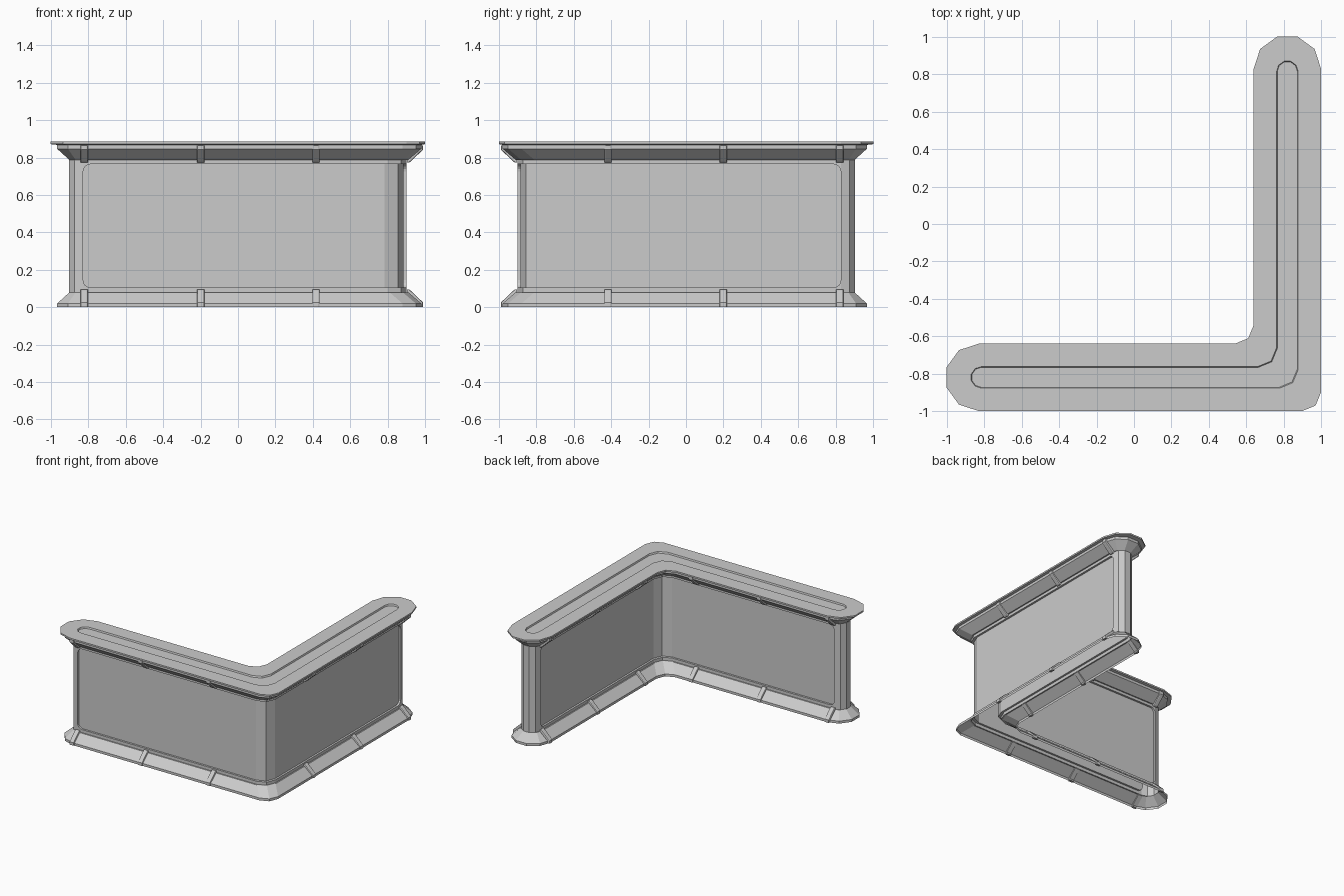
import bpy, bmesh, math
from mathutils import Vector, Matrix

if "Cube" in bpy.data.objects:
    bpy.data.objects.remove(bpy.data.objects["Cube"])

AXIS = 0.82       # distance of both arm centre lines from the middle
FILLET = 0.1      # corner radius, shared by every outline

grey = bpy.data.materials.new("grey")
grey.use_nodes = True
grey.diffuse_color = (0.6, 0.6, 0.6, 1)
bsdf = next(n for n in grey.node_tree.nodes if n.type == "BSDF_PRINCIPLED")
bsdf.inputs["Base Color"].default_value = (0.6, 0.6, 0.6, 1)


def finish(bm, name, recalc=True):
    if recalc:
        bmesh.ops.recalc_face_normals(bm, faces=bm.faces[:])
    mesh = bpy.data.meshes.new(name)
    bm.to_mesh(mesh)
    bm.free()
    mesh.materials.append(grey)
    obj = bpy.data.objects.new(name, mesh)
    bpy.context.collection.objects.link(obj)
    return obj


def side(half, sign, end, steps=(0,)):
    """Long side of the L, from one arm end round the corner to the other."""
    start = [(end + d, -AXIS - sign * half) for d in steps]
    k = AXIS + sign * half - FILLET
    bend = [(k + FILLET * math.cos(a), -k + FILLET * math.sin(a))
            for a in (math.radians(270 + 45 * i) for i in range(3))]
    return start + bend + [(-y, -x) for x, y in reversed(start)]


def cap(half, cx, cy, first):
    """Five-sided half round, end points included."""
    return [(cx + half * math.cos(a), cy + half * math.sin(a))
            for a in (math.radians(first + 36 * i) for i in range(6))]


def outline(half, end):
    return (side(half, 1, end) + cap(half, AXIS, -end, 0)[1:-1]
            + side(half, -1, end)[::-1] + cap(half, end, -AXIS, 90)[1:-1])


def loft(name, rings, close_top=False):
    """Skin outlines given as (half width, height, arm end)."""
    bm = bmesh.new()
    loops = [[bm.verts.new((x, y, z)) for x, y in outline(h, e)] for h, z, e in rings]
    for low, high in zip(loops, loops[1:]):
        for i in range(len(low)):
            j = (i + 1) % len(low)
            bm.faces.new((low[i], low[j], high[j], high[i]))
    if close_top:
        bm.faces.new(loops[-1])
    return finish(bm, name, recalc=False)


# Hollow flared base, open underneath
BASE_END, WALL_END, TOP_END = -0.815, -0.828, -0.83
WALL, PANEL = 0.08, 0.064
Z0, Z1 = 0.08, 0.787
loft("base_skirt", [(0.16, 0, BASE_END), (0.16, 0.02, BASE_END),
                    (0.09, Z0, BASE_END), (WALL, Z0, WALL_END)])

# Flared cornice, thin top slab and shallow groove
loft("cornice_and_top", [(WALL, Z1, WALL_END), (0.09, Z1, BASE_END),
                         (0.16, 0.847, BASE_END), (0.16, 0.868, BASE_END),
                         (0.18, 0.872, TOP_END), (0.18, 0.885, TOP_END),
                         (0.058, 0.885, BASE_END), (0.054, 0.873, BASE_END)], True)

# Wall sides: frame with a recessed, round-cornered panel bent round the corner
ROUND, LOW, HIGH = 0.04, 0.105, 0.765
STEPS = [ROUND * (1 - math.cos(math.radians(22.5 * i))) for i in range(5)]


def wall_side(name, sign):
    bm = bmesh.new()
    outer = side(WALL, sign, WALL_END, STEPS)
    inner = side(PANEL, sign, WALL_END, STEPS)
    rise = [ROUND - math.sqrt(max(0, ROUND ** 2 - (ROUND - d) ** 2)) for d in STEPS]
    rise = rise + [0] * 3 + rise[::-1]
    cols = []
    for o, n, r in zip(outer, inner, rise):
        spots = [(o, Z0), (o, LOW + r), (n, LOW + r), (n, HIGH - r), (o, HIGH - r), (o, Z1)]
        cols.append([bm.verts.new((p[0], p[1], z)) for p, z in spots])
    for a, b in zip(cols, cols[1:]):
        for i in range(5):
            quad = (a[i], b[i], b[i + 1], a[i + 1])
            bm.faces.new(quad if sign > 0 else quad[::-1])
    # End lips of the recess
    for col, flip in ((cols[0], sign < 0), (cols[-1], sign > 0)):
        lip = col[1:5]
        bm.faces.new(lip[::-1] if flip else lip)
    finish(bm, name, recalc=False)


wall_side("outer_wall_panel", 1)
wall_side("inner_wall_panel", -1)

# Faceted round posts at the wall ends
for name, points in (("front_arm_end_post", cap(WALL, WALL_END, -AXIS, 90)),
                     ("back_arm_end_post", cap(WALL, AXIS, -WALL_END, 0))):
    bm = bmesh.new()
    cols = [[bm.verts.new((x, y, z)) for z in (Z0, Z1)] for x, y in points]
    for a, b in zip(cols, cols[1:]):
        bm.faces.new((a[0], b[0], b[1], a[1]))
    finish(bm, name, recalc=False)

# Brackets: bent bars laid over the skirt and the cornice
BAR = [(0.148, 0.002), (0.169, 0.002), (0.169, 0.026), (0.102, 0.09),
       (0.094, 0.095), (0.083, 0.095), (0.083, 0.076), (0.148, 0.014)]


def bracket(name, along, sign, upper, swap):
    bm = bmesh.new()
    ring = []
    for u, z in BAR:
        ring.append(bm.verts.new((-0.02, -sign * u, 0.868 - z if upper else z)))
    face = bm.faces.new(ring)
    new = bmesh.ops.extrude_face_region(bm, geom=[face])["geom"]
    bmesh.ops.translate(bm, vec=(0.04, 0, 0),
                        verts=[g for g in new if isinstance(g, bmesh.types.BMVert)])
    # Round the long outer edges
    bm.edges.ensure_lookup_table()
    outer = [e for e in bm.edges
             if abs(e.verts[0].co.x - e.verts[1].co.x) < 0.001
             and all(abs(v.co.y) > 0.09 and abs(abs(v.co.y) - 0.148) > 0.001 for v in e.verts)]
    bmesh.ops.bevel(bm, geom=outer, offset=0.008, segments=2, profile=0.5, affect="EDGES")
    bmesh.ops.translate(bm, vec=(along, -AXIS, 0), verts=bm.verts[:])
    if swap:
        for v in bm.verts:
            v.co = Vector((-v.co.y, -v.co.x, v.co.z))
    finish(bm, name)


for swap, arm in ((False, "front_arm"), (True, "back_arm")):
    for sign, face in ((1, "outer"), (-1, "inner")):
        for upper, level in ((False, "base"), (True, "cornice")):
            for i, x in enumerate((-0.822, -0.2, 0.417)):
                bracket(f"{arm}_{face}_{level}_bracket_{i + 1}", x, sign, upper, swap)
